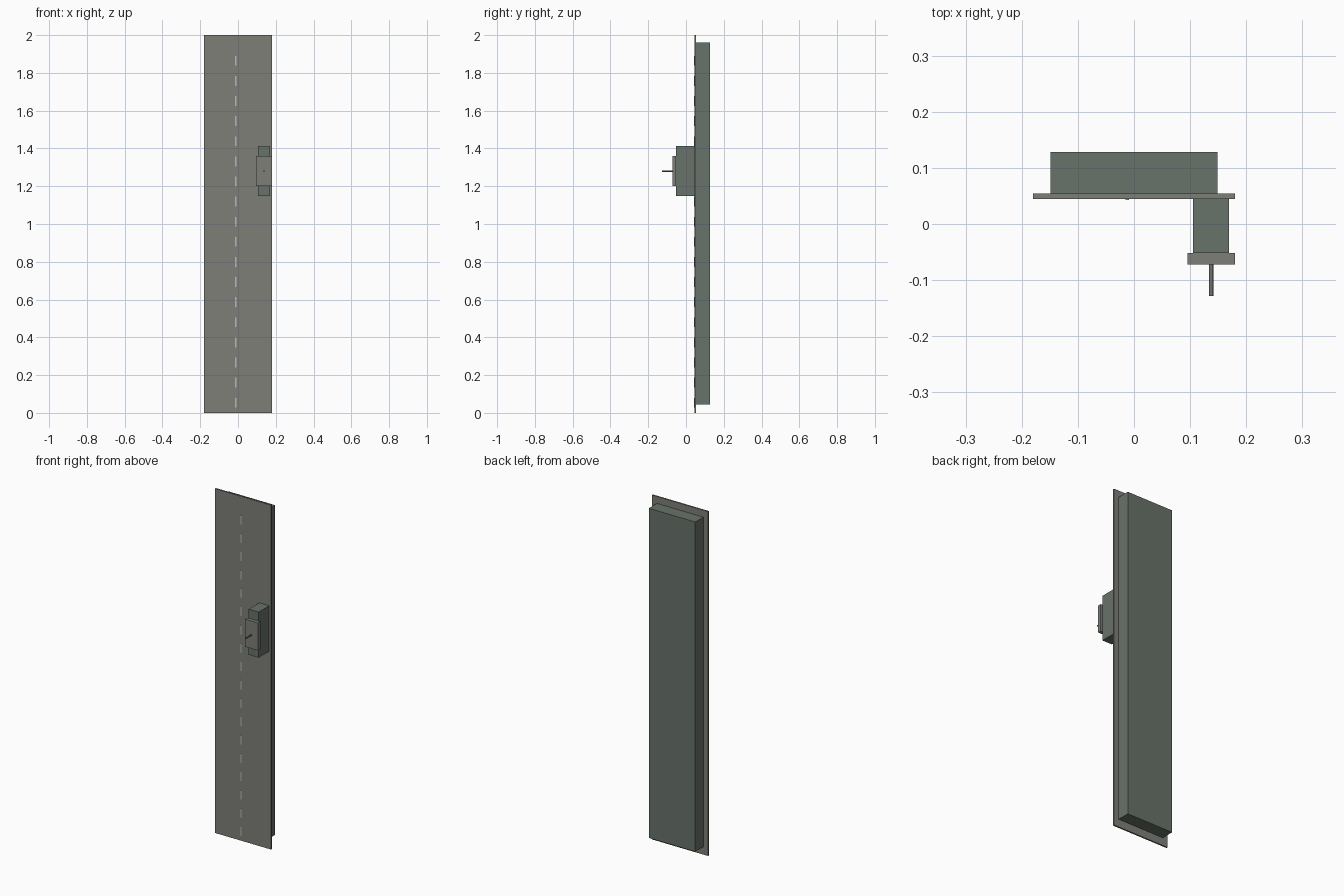
import bpy, math

if "Cube" in bpy.data.objects:
    bpy.data.objects.remove(bpy.data.objects["Cube"])


def material(name, rgb):
    m = bpy.data.materials.new(name)
    m.diffuse_color = (*rgb, 1)
    m.use_nodes = True
    m.node_tree.nodes["Principled BSDF"].inputs["Base Color"].default_value = m.diffuse_color
    return m


green_grey = material("green_grey", (0.14, 0.17, 0.145))
grey = material("warm_grey", (0.21, 0.21, 0.19))
pale = material("pale_grey", (0.50, 0.50, 0.46))


def box(name, x, y, z, mat):
    """Box from (min, max) ranges on each axis."""
    centre = [(a + b) / 2 for a, b in (x, y, z)]
    bpy.ops.mesh.primitive_cube_add(size=1, location=centre)
    ob = bpy.context.object
    ob.name = name
    ob.scale = [b - a for a, b in (x, y, z)]
    bpy.ops.object.transform_apply(location=False, rotation=False, scale=True)
    ob.data.materials.append(mat)
    return ob


# Tall panel with its thick backing body
box("front_panel", (-0.18, 0.18), (0.045, 0.054), (0, 2), grey)
box("back_body", (-0.149, 0.149), (0.054, 0.128), (0.045, 1.96), green_grey)

# Projecting housing with a cover plate
box("housing", (0.105, 0.169), (-0.052, 0.045), (1.148, 1.413), green_grey)
box("cover_plate", (0.095, 0.18), (-0.072, -0.052), (1.20, 1.36), grey)

# Thin pin sticking out of the cover plate
bpy.ops.mesh.primitive_cylinder_add(vertices=12, radius=0.004, depth=0.056,
                                    location=(0.1375, -0.1, 1.28),
                                    rotation=(math.pi / 2, 0, 0))
pin = bpy.context.object
pin.name = "pin"
pin.data.materials.append(green_grey)
bpy.ops.object.shade_smooth_by_angle()

# Dashed line of thin raised strips down the panel
DASHES, LENGTH, BOTTOM, TOP = 18, 0.052, 0.028, 1.89
pitch = (TOP - BOTTOM - LENGTH) / (DASHES - 1)
for i in range(DASHES):
    z = BOTTOM + i * pitch
    box(f"dash_{i + 1}", (-0.015, -0.009), (0.043, 0.045), (z, z + LENGTH), pale)
